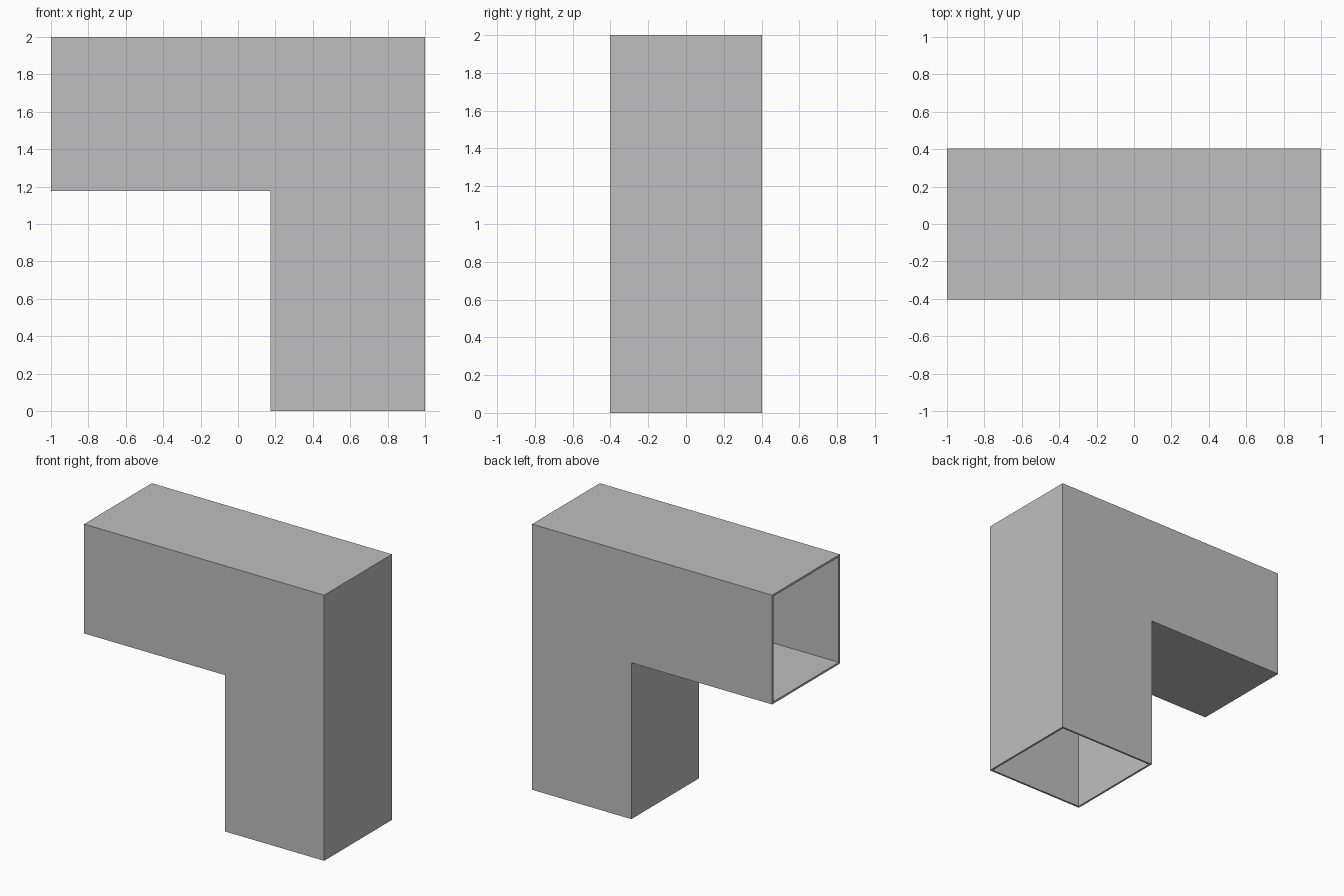
import bpy
import bmesh

if "Cube" in bpy.data.objects:
    bpy.data.objects.remove(bpy.data.objects["Cube"], do_unlink=True)

HALF_DEPTH = 0.403
WALL = 0.015
INNER_X, INNER_Z = 0.173, 1.177

# Plain grey sheet material
grey = bpy.data.materials.new("light grey")
grey.use_nodes = True
colour = (0.52, 0.52, 0.52, 1)
grey.diffuse_color = colour
grey.node_tree.nodes["Principled BSDF"].inputs["Base Color"].default_value = colour

# Elbow outline seen from the front, counter-clockwise from the lower opening
profile = [(INNER_X, 0), (1, 0), (1, 2), (-1, 2), (-1, INNER_Z), (INNER_X, INNER_Z)]
OPEN_SIDES = (0, 3)  # bottom mouth and right-hand mouth

bm = bmesh.new()
front = [bm.verts.new((x, -HALF_DEPTH, z)) for x, z in profile]
back = [bm.verts.new((x, HALF_DEPTH, z)) for x, z in profile]
bm.faces.new(front)
bm.faces.new(back[::-1])
for i in range(len(profile)):
    if i not in OPEN_SIDES:
        j = (i + 1) % len(profile)
        bm.faces.new((front[j], front[i], back[i], back[j]))

mesh = bpy.data.meshes.new("duct_elbow")
bm.to_mesh(mesh)
bm.free()
mesh.materials.append(grey)
duct = bpy.data.objects.new("duct_elbow", mesh)
bpy.context.collection.objects.link(duct)

# Sheet thickness grows inward, leaving both mouths open
shell = duct.modifiers.new("wall_thickness", 'SOLIDIFY')
shell.thickness = WALL
shell.offset = -1
shell.use_even_offset = True
